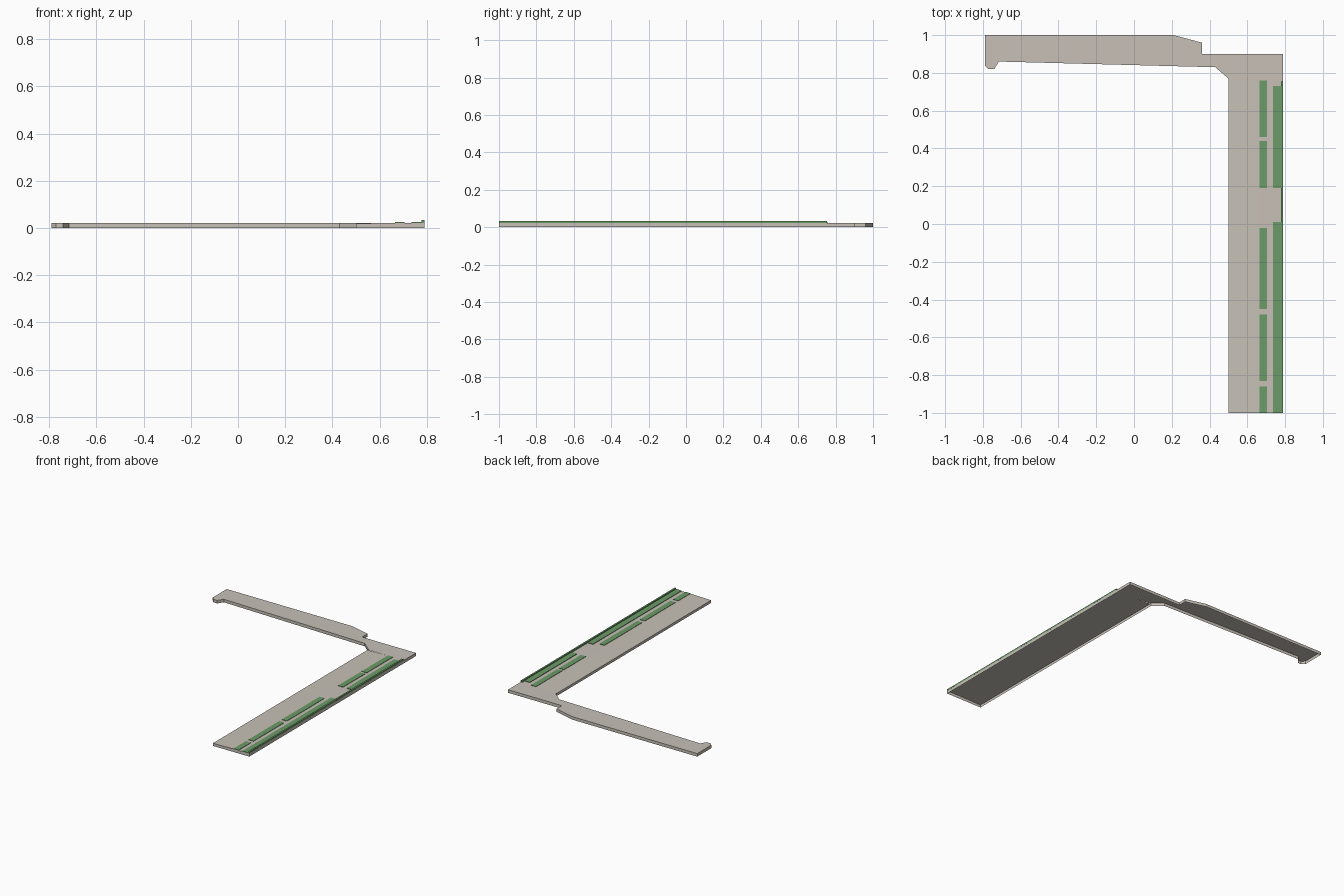
import bpy
import bmesh

cube = bpy.data.objects.get("Cube")
if cube:
    bpy.data.objects.remove(cube, do_unlink=True)

TOP = 0.022          # height of the paving
FRONT, JOIN = -1.0, 0.76


def material(name, color):
    m = bpy.data.materials.new(name)
    m.use_nodes = True
    m.diffuse_color = (*color, 1)
    m.node_tree.nodes["Principled BSDF"].inputs["Base Color"].default_value = (*color, 1)
    return m


paving = material("warm grey paving", (0.57, 0.53, 0.47))
grass = material("grass green", (0.15, 0.33, 0.14))


def finish(bm, name, mat):
    mesh = bpy.data.meshes.new(name)
    bm.to_mesh(mesh)
    bm.free()
    mesh.materials.append(mat)
    obj = bpy.data.objects.new(name, mesh)
    bpy.context.collection.objects.link(obj)
    return obj


def box(name, x0, x1, y0, y1, z0, z1, mat):
    bm = bmesh.new()
    bmesh.ops.create_cube(bm, size=1)
    for v in bm.verts:
        v.co.x = x1 if v.co.x > 0 else x0
        v.co.y = y1 if v.co.y > 0 else y0
        v.co.z = z1 if v.co.z > 0 else z0
    return finish(bm, name, mat)


# Side arm and corner: flat top with side walls, open underneath
outline = [(0.79, 0.9), (0.36, 0.9), (0.36, 0.96), (0.21, 1.0), (-0.79, 1.0),
           (-0.79, 0.84), (-0.77, 0.82), (-0.74, 0.82), (-0.715, 0.86),
           (0.43, 0.83), (0.5, 0.77), (0.5, JOIN), (0.79, JOIN)]
bm = bmesh.new()
upper = [bm.verts.new((x, y, TOP)) for x, y in outline]
lower = [bm.verts.new((x, y, 0)) for x, y in outline]
bm.faces.new(upper)
for i in range(len(outline)):
    j = (i + 1) % len(outline)
    if outline[i][1] == JOIN and outline[j][1] == JOIN:
        continue     # open where it meets the long strip
    bm.faces.new((upper[j], upper[i], lower[i], lower[j]))
finish(bm, "side_arm_paving", paving)

# Long strip: gently sloped section swept along y, closed at the front
section = [(0.5, 0), (0.5, 0.019), (0.66, TOP), (0.79, TOP), (0.79, 0)]
bm = bmesh.new()
near = [bm.verts.new((x, FRONT, z)) for x, z in section]
far = [bm.verts.new((x, JOIN, z)) for x, z in section]
for i in range(len(section) - 1):
    bm.faces.new((near[i], near[i + 1], far[i + 1], far[i]))
bm.faces.new(near[::-1])
finish(bm, "long_strip_paving", paving)

# Grass beds in two rows
BED = TOP + 0.0002
rows = {
    "inner": (0.665, 0.705, 0.025, [(FRONT, -0.86), (-0.83, -0.48), (-0.45, -0.02),
                                    (0.19, 0.44), (0.46, JOIN)]),
    "outer": (0.735, 0.778, 0.026, [(FRONT, 0.01), (0.19, 0.73)]),
}
for row, (x0, x1, z1, spans) in rows.items():
    for n, (y0, y1) in enumerate(spans, 1):
        box(f"{row}_grass_bed_{n}", x0, x1, y0, y1, BED, z1, grass)

# Low hedge along the outer edge
box("edge_hedge", 0.778, 0.79, FRONT, 0.755, BED, 0.033, grass)
